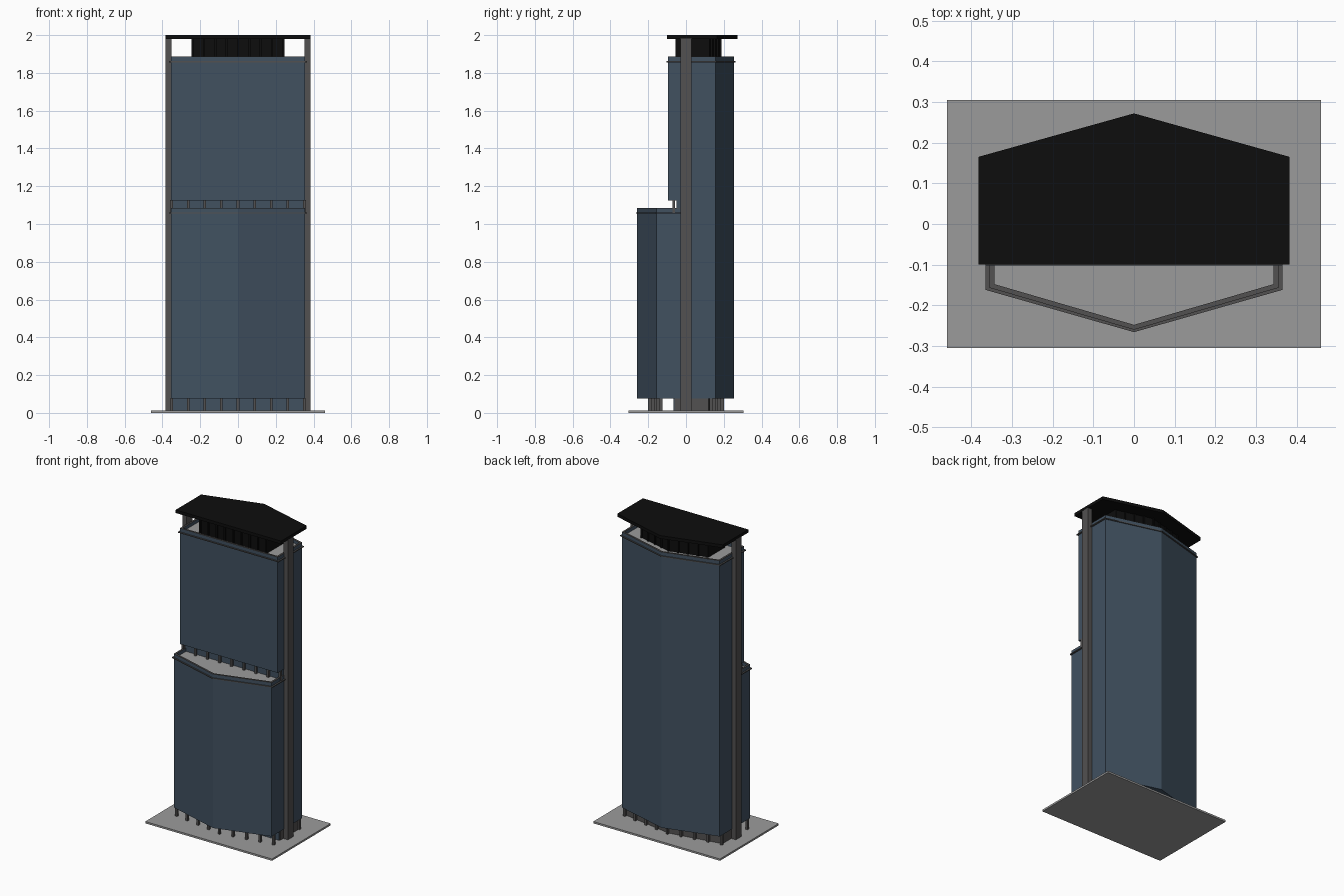
import bpy, bmesh

if "Cube" in bpy.data.objects:
    bpy.data.objects.remove(bpy.data.objects["Cube"])

def mat(name, r, g, b):
    m = bpy.data.materials.new(name)
    m.diffuse_color = (r, g, b, 1)
    m.use_nodes = True
    m.node_tree.nodes["Principled BSDF"].inputs["Base Color"].default_value = m.diffuse_color
    return m

GLASS = mat("blue_glass", 0.052, 0.082, 0.118)
STONE = mat("light_grey", 0.33, 0.33, 0.33)
STEEL = mat("dark_grey", 0.085, 0.082, 0.082)
BLACK = mat("black", 0.004, 0.004, 0.004)

def finish(name, bm, m):
    bmesh.ops.recalc_face_normals(bm, faces=bm.faces)
    me = bpy.data.meshes.new(name)
    bm.to_mesh(me)
    bm.free()
    me.materials.append(m)
    ob = bpy.data.objects.new(name, me)
    bpy.context.collection.objects.link(ob)
    return ob

def prism(name, poly, z0, z1, m):
    bm = bmesh.new()
    lo = [bm.verts.new((x, y, z0)) for x, y in poly]
    hi = [bm.verts.new((x, y, z1)) for x, y in poly]
    n = len(poly)
    bm.faces.new(lo)
    bm.faces.new(hi)
    for i in range(n):
        j = (i + 1) % n
        bm.faces.new((lo[i], lo[j], hi[j], hi[i]))
    return finish(name, bm, m)

def ring(name, outer, inner, z0, z1, m):
    bm = bmesh.new()
    loops = [[bm.verts.new((x, y, z)) for x, y in p]
             for p, z in ((outer, z0), (outer, z1), (inner, z1), (inner, z0))]
    n = len(outer)
    for k in range(4):
        a, b = loops[k], loops[(k + 1) % 4]
        for i in range(n):
            j = (i + 1) % n
            bm.faces.new((a[i], a[j], b[j], b[i]))
    return finish(name, bm, m)

def house(w, flat, side, apex):
    """Five-sided plan: flat edge, two sides, pointed end."""
    return [(-w, flat), (w, flat), (w, side), (0, apex), (-w, side)]

def rect(x0, x1, y0, y1):
    return [(x0, y0), (x1, y0), (x1, y1), (x0, y1)]

def posts(name, pts, w, d, z0, z1, m):
    for i, (x, y) in enumerate(pts):
        prism(f"{name}_{i}", rect(x - w/2, x + w/2, y - d/2, y + d/2), z0, z1, m)

# ground plate
prism("base_plate", rect(-0.46, 0.46, -0.305, 0.305), 0, 0.012, STONE)

# lower front volume and tall rear volume
prism("front_volume", house(0.355, -0.03, -0.157, -0.26), 0.075, 1.06, GLASS)
prism("rear_volume", house(0.355, -0.03, 0.157, 0.255), 0.075, 1.125, GLASS)
prism("upper_volume", house(0.355, -0.095, 0.157, 0.255), 1.125, 1.86, GLASS)

# recessed terrace wall
prism("terrace_wall", rect(-0.35, 0.35, -0.05, -0.03), 1.06, 1.125, GLASS)

# roof decks, parapets, lips and cappings
for label, s, flat, z in (("front", -1, -0.03, 1.06), ("rear", 1, -0.095, 1.86)):
    f = s if label == "front" else 1
    o = 0.0 if label == "front" else 0.007
    outer = house(0.355, flat, s*0.157, s*0.255 if s > 0 else -0.26)
    apex = outer[3][1]
    inner = house(0.343, flat + (0.012 if s > 0 else 0), s*0.148, apex - s*0.012)
    lip = house(0.365, flat - o, s*0.162, apex + s*0.006)
    prism(label + "_roof_deck", inner, z - 0.01, z + 0.003, STONE)
    ring(label + "_parapet", outer, inner, z, z + 0.023, GLASS)
    ring(label + "_parapet_cap", outer, inner, z + 0.023, z + 0.026, STEEL)
    ring(label + "_roof_lip", lip, inner, z - 0.004, z + 0.002, STEEL)

# columns below the volumes and on the terrace
xs = [-0.352 + 0.088 * i for i in range(9)]
for label, s in (("front", -1), ("back", 1)):
    posts(label + "_column", [(x, s * (0.192 - 0.17 * abs(x))) for x in xs],
          0.014, 0.016, 0.01, 0.076, STEEL)
posts("terrace_column", [(x, -0.064) for x in xs], 0.014, 0.014, 1.06, 1.126, STEEL)

# recessed lobby
prism("lobby", house(0.35, -0.06, 0.12, 0.182), 0.01, 0.076, STEEL)
prism("lobby_front_glass", rect(-0.345, 0.345, -0.066, -0.06), 0.01, 0.076, GLASS)

# full-height side pillars
for label, s in (("left", -1), ("right", 1)):
    x0, x1 = sorted((s * 0.353, s * 0.383))
    prism(label + "_side_pillar", rect(x0, x1, -0.03, 0.03), 0.01, 1.982, STEEL)

# penthouse with fins, and the overhanging roof
prism("penthouse", house(0.245, -0.045, 0.115, 0.18), 1.86, 1.982, BLACK)
fx = [-0.24 + 0.06 * i for i in range(9)]
posts("penthouse_front_fin", [(x, -0.048) for x in fx], 0.01, 0.014, 1.86, 1.982, BLACK)
posts("penthouse_back_fin", [(x, 0.18 - 0.265 * abs(x)) for x in fx],
      0.01, 0.014, 1.86, 1.982, BLACK)
prism("top_roof", house(0.383, -0.1, 0.165, 0.272), 1.98, 2.0, BLACK)
